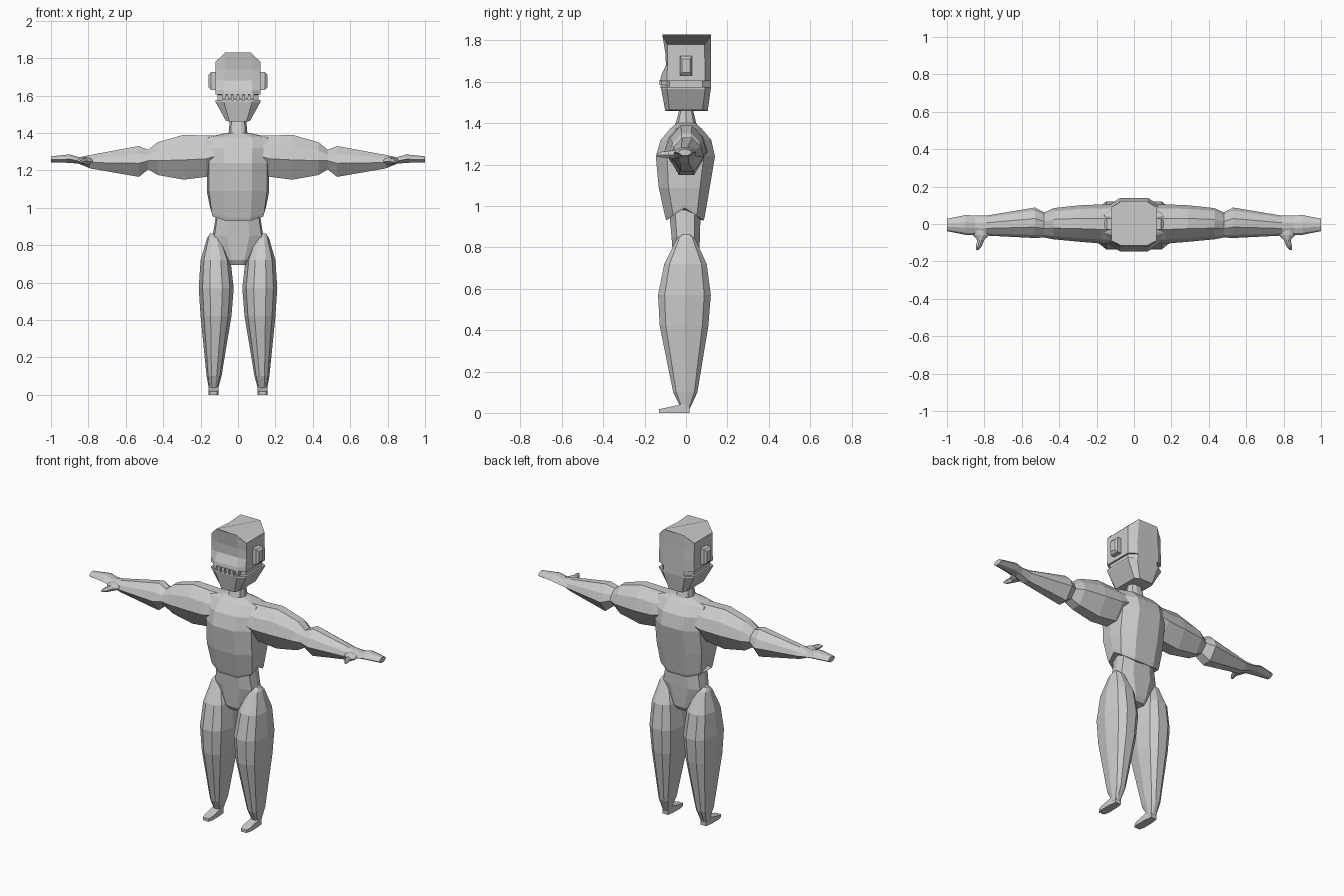
import bpy, bmesh

grey = bpy.data.materials.new("plain grey")
grey.diffuse_color = (0.6, 0.6, 0.6, 1)

# unit cross-sections, one entry per corner
LIMB = [(1, 0), (.78, .75), (.35, 1), (-.35, 1), (-.78, .75),
        (-1, 0), (-.78, -.75), (-.35, -1), (.35, -1), (.78, -.75)]
CHEST = [(1, 0), (.93, .62), (.45, 1), (-.45, 1), (-.93, .62),
         (-1, 0), (-.93, -.62), (-.45, -1), (.45, -1), (.93, -.62)]
ARM = [(.28, 1), (.8, .5), (1, -.12), (.38, -1),
       (-.38, -1), (-1, -.12), (-.8, .5), (-.28, 1)]
BOX = [(1, 1), (-1, 1), (-1, -1), (1, -1)]


def loft(name, rings, mirror=False):
    """Skin a list of equal-length vertex rings and cap both ends."""
    bm = bmesh.new()
    rows = [[bm.verts.new(p) for p in r] for r in rings]
    n = len(rows[0])
    for a, b in zip(rows, rows[1:]):
        for i in range(n):
            j = (i + 1) % n
            bm.faces.new((a[i], a[j], b[j], b[i]))
    bm.faces.new(rows[0][::-1])
    bm.faces.new(rows[-1])
    bmesh.ops.recalc_face_normals(bm, faces=bm.faces)
    me = bpy.data.meshes.new(name)
    bm.to_mesh(me)
    bm.free()
    me.materials.append(grey)
    ob = bpy.data.objects.new(name, me)
    bpy.context.collection.objects.link(ob)
    if mirror:
        mod = ob.modifiers.new("mirror", 'MIRROR')
        mod.use_bisect_axis[0] = False
        mod.use_mirror_merge = False
    return ob


def upright(section, rows):
    """Rows of z, x0, x1, y0, y1 (and lift of the side corners)."""
    out = []
    for z, x0, x1, y0, y1, *lift in rows:
        up = lift[0] if lift else 0
        out.append([((x0 + x1) / 2 + u * (x1 - x0) / 2,
                     (y0 + y1) / 2 + v * (y1 - y0) / 2,
                     z + up * (1 - abs(v))) for u, v in section])
    return out


def sideways(section, rows):
    """Rows of x, z0, z1, y0, y1."""
    return [[(x, (y0 + y1) / 2 + u * (y1 - y0) / 2,
              (z0 + z1) / 2 + v * (z1 - z0) / 2) for u, v in section]
            for x, z0, z1, y0, y1 in rows]


# head, with a mouth slot cut into the front
# z, side z, front half width, side half width, front y, back y, side y
head_rows = [
    (1.46, 1.465, .045, .065, -.10, .105, .08),
    (1.565, 1.565, .075, .12, -.12, .12, .092),
    (1.575, 1.575, .075, .12, -.12, .12, .092),
    (1.576, 1.576, .07, .11, -.098, .12, .08),
    (1.604, 1.604, .07, .11, -.098, .12, .08),
    (1.605, 1.605, .075, .12, -.124, .12, .092),
    (1.63, 1.63, .075, .12, -.12, .12, .092),
    (1.68, 1.68, .075, .12, -.097, .12, .092),
    (1.74, 1.73, .07, .12, -.10, .12, .09),
    (1.83, 1.78, .068, .12, -.115, .122, .09)]
loft("head", [[(a, yf, z), (w, -min(ys, -yf - .008), zs), (w, ys, zs), (a, yb, z),
               (-a, yb, z), (-w, ys, zs), (-w, -min(ys, -yf - .008), zs), (-a, yf, z)]
              for z, zs, a, w, yf, yb, ys in head_rows])

# teeth
for i in range(6):
    x = -.075 + i * .03
    y = -.128 if abs(x) < .06 else -.118
    loft("upper_tooth", upright(BOX, [(1.585, x - .009, x + .009, y, -.09),
                                      (1.608, x - .012, x + .012, y, -.09)]))
    loft("lower_tooth", upright(BOX, [(1.57, x - .012, x + .012, y + .004, -.09),
                                      (1.582, x - .009, x + .009, y + .004, -.09)]))

# ears
loft("ear", sideways(BOX, [(.11, 1.63, 1.725, -.03, .03),
                           (.145, 1.63, 1.725, -.03, .03),
                           (.158, 1.645, 1.71, -.02, .02)]), True)

# neck
loft("neck", upright(LIMB, [(1.36, -.075, .075, -.07, .07),
                            (1.40, -.05, .05, -.05, .05),
                            (1.48, -.043, .043, -.028, .03)]))

# chest, with a hem raised at the sides
loft("torso", upright(CHEST, [
    (.93, -.145, .145, -.095, .085, .06),
    (.945, -.15, .15, -.10, .09, .06),
    (1.09, -.167, .167, -.132, .115),
    (1.24, -.167, .167, -.146, .14),
    (1.32, -.17, .17, -.122, .122),
    (1.375, -.17, .17, -.075, .075),
    (1.40, -.06, .06, -.045, .045)]))

# waist and hips
loft("hips", upright(CHEST, [
    (.695, -.055, .055, -.045, .045),
    (.72, -.075, .075, -.06, .06),
    (.85, -.135, .135, -.07, .068),
    (.98, -.115, .115, -.082, .07)]))

# arms with mitten hands
loft("arm", sideways(ARM, [
    (.08, 1.21, 1.385, -.10, .10),
    (.17, 1.165, 1.385, -.105, .105),
    (.29, 1.15, 1.39, -.095, .10),
    (.43, 1.175, 1.35, -.082, .085),
    (.48, 1.205, 1.31, -.072, .062),
    (.53, 1.165, 1.33, -.075, .088),
    (.79, 1.21, 1.282, -.062, .045),
    (.85, 1.235, 1.27, -.06, .045),
    (.90, 1.24, 1.285, -.058, .048),
    (1.0, 1.243, 1.275, -.038, .028)]), True)

# thumbs, skinned forward from the palm
loft("thumb", [[((x0 + x1) / 2 + u * (x1 - x0) / 2, y,
                 (z0 + z1) / 2 + v * (z1 - z0) / 2) for u, v in ARM]
               for y, x0, x1, z0, z1 in [(-.03, .765, .87, 1.235, 1.27),
                                         (-.06, .775, .86, 1.23, 1.27),
                                         (-.085, .80, .838, 1.232, 1.265),
                                         (-.12, .815, .845, 1.235, 1.262),
                                         (-.14, .832, .845, 1.24, 1.252)]], True)

# legs
loft("leg", upright(LIMB, [
    (.02, .108, .155, -.025, .018),
    (.045, .103, .158, -.035, .03),
    (.10, .088, .168, -.062, .055),
    (.42, .035, .20, -.127, .108),
    (.57, .023, .21, -.135, .12),
    (.72, .04, .20, -.105, .10),
    (.84, .09, .165, -.045, .045),
    (.862, .12, .15, -.018, .018)]), True)

# feet, skinned from heel to toe
loft("foot", [[(.131 + u * w, y, z1 / 2 + v * z1 / 2) for u, v in BOX]
              for y, w, z1 in [(.018, .02, .045), (-.03, .026, .04),
                               (-.10, .027, .024), (-.13, .018, .018)]], True)
